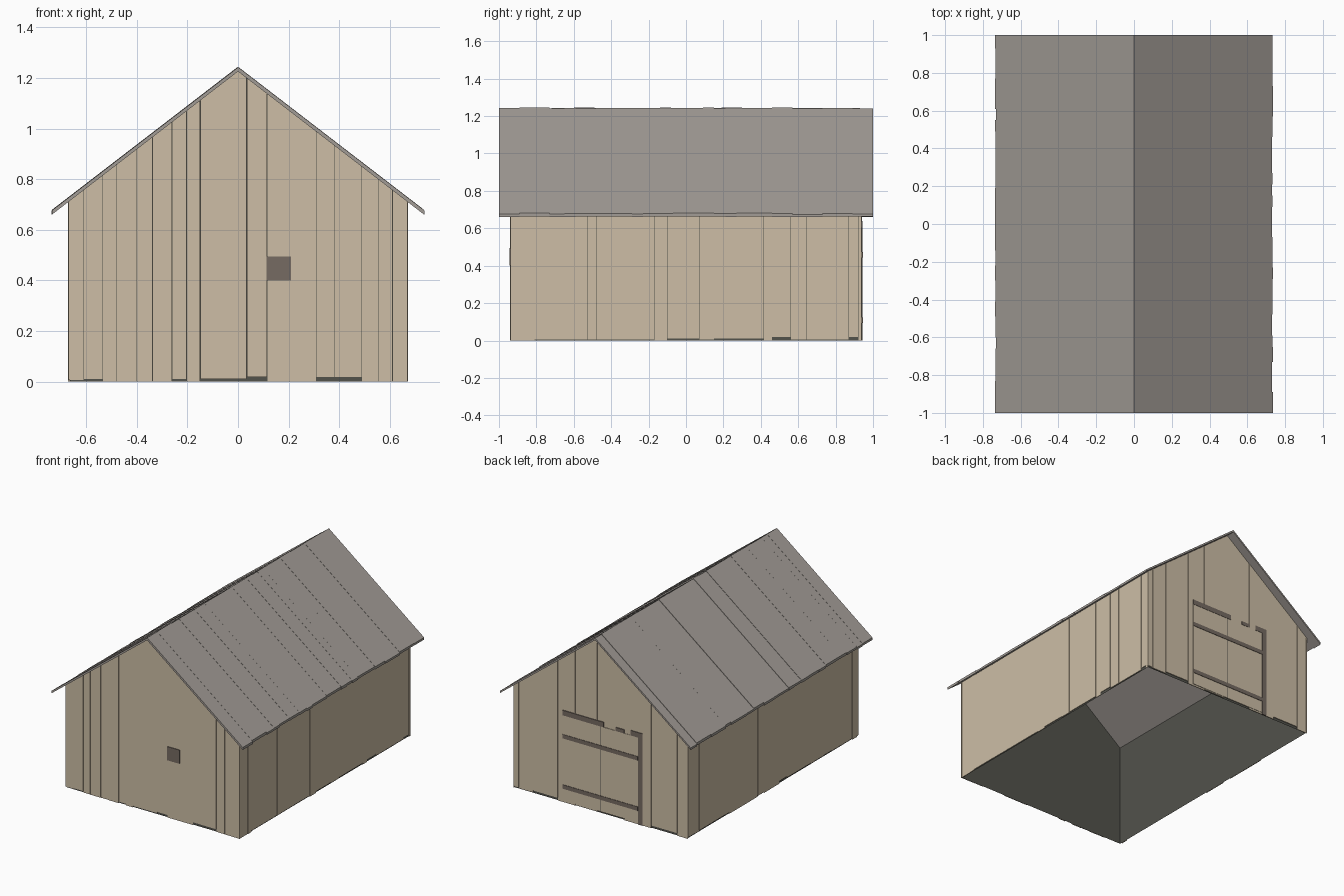
import bpy, bmesh, random

random.seed(7)
cube = bpy.data.objects.get("Cube")
if cube:
    bpy.data.objects.remove(cube, do_unlink=True)

HALF_X, HALF_Y = 0.672, 0.94      # outer wall faces
RIDGE, SLOPE = 1.226, 0.769       # underside of the roof
ROOF_X, ROOF_Y = 0.733, 1.0


def material(name, rgb):
    col = [(c / 255 / 12.92 if c < 11 else ((c / 255 + 0.055) / 1.055) ** 2.4) for c in rgb] + [1]
    m = bpy.data.materials.new(name)
    m.use_nodes = True
    m.diffuse_color = col
    m.node_tree.nodes["Principled BSDF"].inputs["Base Color"].default_value = col
    return m


WOOD = material("pale wood", (205, 190, 166))
ROOF = material("grey roof planks", (162, 156, 150))
DARK = material("dark lining", (82, 82, 75))
TRIM = material("brown trim", (118, 107, 98))


def prism(bm, pts, w0, w1, axis="y"):
    """Extrude a (u, z) outline along y, or along x when axis is x."""
    place = (lambda u, z, w: (u, w, z)) if axis == "y" else (lambda u, z, w: (w, u, z))
    face = bm.faces.new([bm.verts.new(place(u, z, w0)) for u, z in pts])
    new = bmesh.ops.extrude_face_region(bm, geom=[face], use_keep_orig=True)["geom"]
    for v in (g for g in new if isinstance(g, bmesh.types.BMVert)):
        v.co["xyz".index(axis)] = w1


def finish(name, bm, mat):
    bmesh.ops.recalc_face_normals(bm, faces=bm.faces)
    mesh = bpy.data.meshes.new(name)
    bm.to_mesh(mesh)
    bm.free()
    mesh.materials.append(mat)
    obj = bpy.data.objects.new(name, mesh)
    bpy.context.collection.objects.link(obj)


def rect(u0, u1, z0, z1):
    return [(u0, z0), (u1, z0), (u1, z1), (u0, z1)]


def under_roof(x):
    return RIDGE - SLOPE * abs(x)


def boards(name, seams, side, axis):
    """Vertical boards with small gaps and uneven feet."""
    bm = bmesh.new()
    face = HALF_Y if axis == "y" else HALF_X
    for a, b in zip(seams, seams[1:]):
        foot = random.choice((0, 0, 0.006, 0.01, 0.018))
        out = face - random.uniform(0, 0.003)
        a, b = a + 0.001, b - 0.001
        if axis == "y":
            top = [(b, under_roof(b))] + ([(0, RIDGE)] if a < 0 < b else []) + [(a, under_roof(a))]
        else:
            top = [(b, under_roof(face)), (a, under_roof(face))]
        prism(bm, [(a, foot), (b, foot)] + top, side * (face - 0.006), side * out, axis)
    finish(name, bm, WOOD)


# Dark lining, open at the bottom and under the roof
bm = bmesh.new()
lx, ly = HALF_X - 0.007, HALF_Y - 0.007
gable = [(-lx, 0), (lx, 0), (lx, under_roof(lx)), (0, RIDGE), (-lx, under_roof(lx))]
ends = [[bm.verts.new((x, y, z)) for x, z in gable] for y in (-ly, ly)]
for end in ends:
    bm.faces.new(end)
for i, j in ((1, 2), (4, 0)):
    bm.faces.new((ends[0][i], ends[0][j], ends[1][j], ends[1][i]))
finish("wall_lining", bm, DARK)

# Board walls
front = [-0.672, -0.61, -0.535, -0.48, -0.4, -0.34, -0.26, -0.205, -0.15,
         0.035, 0.115, 0.31, 0.38, 0.49, 0.555, 0.61, 0.672]
back = [-0.672, -0.59, -0.39, -0.185, 0.025, 0.195, 0.33, 0.42, 0.52, 0.63, 0.672]
long_side = [-0.94, -0.85, -0.81, -0.525, -0.48, -0.17, -0.1, 0.07, 0.15,
             0.415, 0.46, 0.56, 0.645, 0.87, 0.92, 0.94]
boards("front_wall_boards", front, -1, "y")
boards("back_wall_boards", back, 1, "y")
boards("left_wall_boards", long_side, 1, "x")
boards("right_wall_boards", [-y for y in reversed(long_side)], -1, "x")

# Roof planks running from ridge to eave
for side, name in ((1, "left_roof_planks"), (-1, "right_roof_planks")):
    bm = bmesh.new()
    y = -ROOF_Y
    while y < ROOF_Y:
        end = y + random.choice((0.06, 0.08, 0.11, 0.16))
        if end > ROOF_Y - 0.04:
            end = ROOF_Y
        lift = random.uniform(0.014, 0.019)
        x = ROOF_X + random.uniform(-0.003, 0.004)
        low = RIDGE - SLOPE * x
        prism(bm, [(0, RIDGE), (side * x, low), (side * x, low + lift), (0, RIDGE + lift)], y, end)
        y = end
    finish(name, bm, ROOF)

# Small window plate on the front
bm = bmesh.new()
prism(bm, rect(0.113, 0.21, 0.4, 0.495), -HALF_Y + 0.003, -HALF_Y - 0.003)
finish("window", bm, TRIM)

# Double door on the back
for name, x0, x1 in (("left_door", 0.002, 0.29), ("right_door", -0.29, -0.002)):
    bm = bmesh.new()
    prism(bm, rect(x0, x1, 0.012, 0.605), HALF_Y - 0.003, HALF_Y + 0.002)
    finish(name, bm, WOOD)

# Dark slit between the doors
bm = bmesh.new()
prism(bm, rect(-0.002, 0.002, 0.012, 0.605), HALF_Y - 0.003, HALF_Y + 0.001)
finish("door_gap", bm, DARK)

# Door battens and the visible frame pieces
bm = bmesh.new()
for z in (0.095, 0.445):
    prism(bm, rect(-0.29, 0.29, z, z + 0.028), HALF_Y, HALF_Y + 0.005)
finish("door_battens", bm, TRIM)
bm = bmesh.new()
for x0, x1, z0, z1 in ((-0.025, 0.29, 0.605, 0.64), (-0.185, -0.12, 0.605, 0.63),
                       (-0.325, -0.235, 0.605, 0.64), (-0.325, -0.292, 0, 0.605)):
    prism(bm, rect(x0, x1, z0, z1), HALF_Y - 0.002, HALF_Y + 0.004)
finish("door_frame", bm, TRIM)
